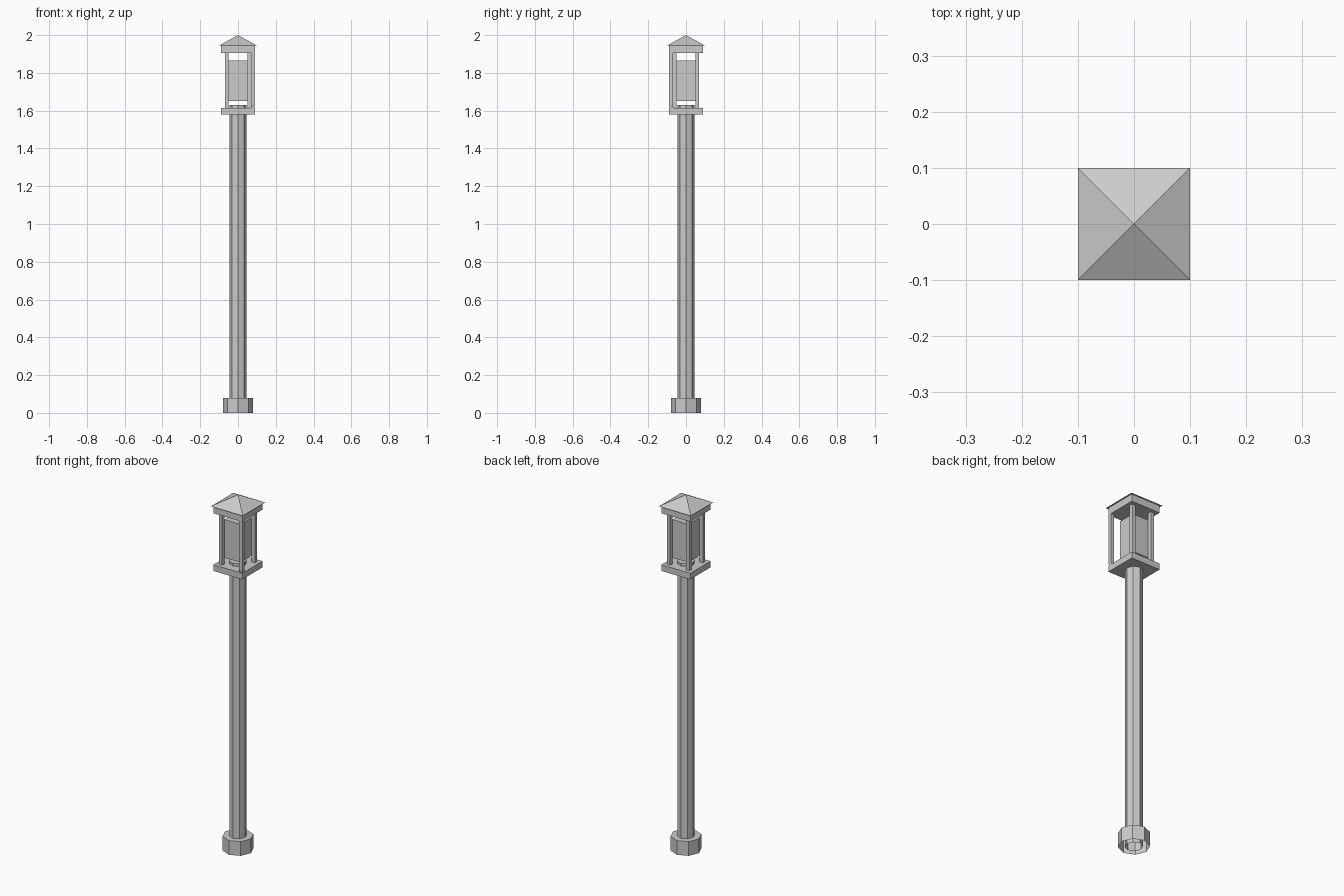
import bpy, bmesh
from math import cos, sin, tau

if "Cube" in bpy.data.objects:
    bpy.data.objects.remove(bpy.data.objects["Cube"])


def make_object(name, bm):
    bmesh.ops.recalc_face_normals(bm, faces=bm.faces[:])
    mesh = bpy.data.meshes.new(name)
    bm.to_mesh(mesh)
    bm.free()
    obj = bpy.data.objects.new(name, mesh)
    bpy.context.collection.objects.link(obj)
    return obj


def box(name, x, y, half, z0, z1):
    bm = bmesh.new()
    bmesh.ops.create_cube(bm, size=1)
    for v in bm.verts:
        v.co.x = x + v.co.x * 2 * half
        v.co.y = y + v.co.y * 2 * half
        v.co.z = z1 if v.co.z > 0 else z0
    return make_object(name, bm)


def octagon_tube(name, radius, z0, z1):
    """Eight-sided prism with a closed top and an open underside."""
    bm = bmesh.new()
    rings = [[bm.verts.new((radius * cos(tau * i / 8), radius * sin(tau * i / 8), z))
              for i in range(8)] for z in (z0, z1)]
    low, high = rings
    for i in range(8):
        j = (i + 1) % 8
        bm.faces.new((low[i], low[j], high[j], high[i]))
    bm.faces.new(high)
    return make_object(name, bm)


# Foot and pole
octagon_tube("foot", 0.08, 0.0, 0.08)
octagon_tube("pole", 0.045, 0.0, 1.63)

# Lantern floor, lamp block and top band
box("lantern_floor", 0, 0, 0.09, 1.58, 1.615)
box("lamp", 0, 0, 0.05, 1.65, 1.865)
box("lantern_top_band", 0, 0, 0.09, 1.905, 1.95)

# Corner posts: the front right one sits further out, drawn in at its foot
for side_x in (-1, 1):
    for side_y in (-1, 1):
        outer = side_x == 1 and side_y == -1
        offset = 0.08 if outer else 0.06
        post = box("corner_post", side_x * offset, side_y * offset, 0.01, 1.61, 1.91)
        if outer:
            bm = bmesh.new()
            bm.from_mesh(post.data)
            foot = [f for f in bm.faces if f.calc_center_median().z < 1.62]
            for v in foot[0].verts:
                v.co.z = 1.63
            ext = bmesh.ops.extrude_discrete_faces(bm, faces=foot)["faces"]
            for v in ext[0].verts:
                v.co.x -= 0.006
                v.co.y += 0.006
                v.co.z = 1.605
            bm.to_mesh(post.data)
            bm.free()

# Pyramid roof
bm = bmesh.new()
corners = [bm.verts.new((x, y, 1.945)) for x, y in
           ((-0.1, -0.1), (0.1, -0.1), (0.1, 0.1), (-0.1, 0.1))]
apex = bm.verts.new((0, 0, 2.0))
for i in range(4):
    bm.faces.new((corners[i], corners[(i + 1) % 4], apex))
bm.faces.new(corners[::-1])
make_object("roof", bm)
